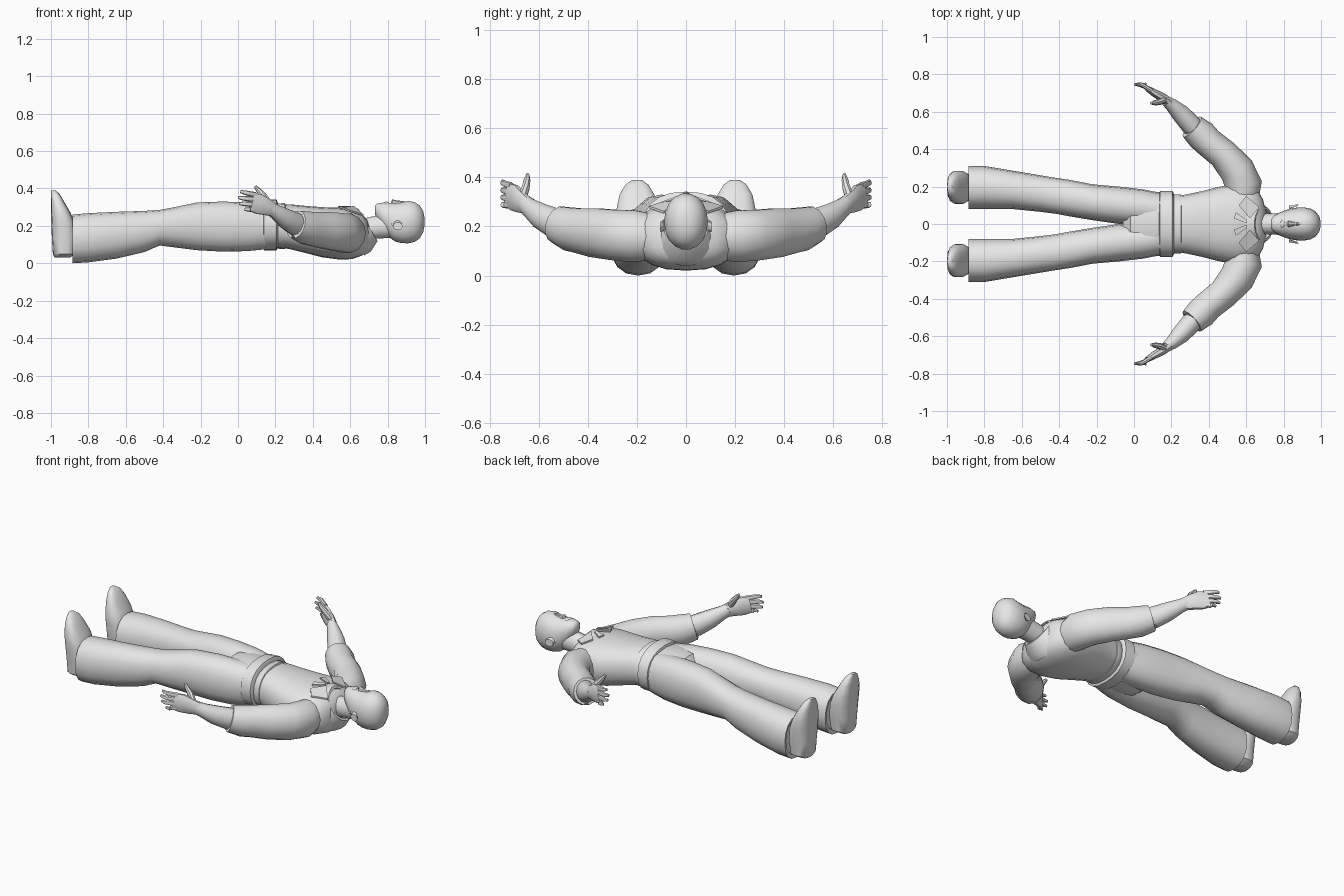
import bpy, bmesh, math
from mathutils import Vector as V

grey = bpy.data.materials.new("plain_grey")
grey.diffuse_color = (0.8, 0.8, 0.8, 1)


def finish(name, bm, mirror=False, angle=40):
    bmesh.ops.recalc_face_normals(bm, faces=bm.faces)
    me = bpy.data.meshes.new(name)
    bm.to_mesh(me)
    bm.free()
    me.materials.append(grey)
    ob = bpy.data.objects.new(name, me)
    bpy.context.collection.objects.link(ob)
    if mirror:
        m = ob.modifiers.new("mirror", 'MIRROR')
        m.use_axis = (False, True, False)
        m.use_mirror_merge = False
    bpy.ops.object.select_all(action='DESELECT')
    ob.select_set(True)
    bpy.context.view_layer.objects.active = ob
    bpy.ops.object.shade_smooth_by_angle(angle=math.radians(angle))
    return ob


def add_loft(bm, rings, n=16, power=2.0):
    """Skin a row of (centre, half axis u, half axis v) rings, closed at both ends."""
    def s(t):
        return math.copysign(abs(t) ** (2 / power), t)
    rows = []
    for c, u, v in rings:
        angles = [2 * math.pi * i / n for i in range(n)]
        rows.append([bm.verts.new(V(c) + V(u) * s(math.cos(a)) + V(v) * s(math.sin(a)))
                     for a in angles])
    for a, b in zip(rows, rows[1:]):
        for i in range(n):
            j = (i + 1) % n
            bm.faces.new((a[i], a[j], b[j], b[i]))
    bm.faces.new(rows[0])
    bm.faces.new(rows[-1])


def loft(name, rings, mirror=False, n=16, power=2.0, angle=40):
    bm = bmesh.new()
    add_loft(bm, rings, n, power)
    return finish(name, bm, mirror, angle)


def box_ring(x, y0, y1, z0, z1):
    """Ring across the body, given by its limits in y and z."""
    return ((x, (y0 + y1) / 2, (z0 + z1) / 2), (0, (y1 - y0) / 2, 0), (0, 0, (z1 - z0) / 2))


def body(name, rows, **kw):
    return loft(name, [box_ring(x, -r, r, a, b) for x, r, a, b in rows], **kw)


def limb_rings(rows):
    """Rings square to a path of (point, sideways radius, upward radius)."""
    pts = [V(r[0]) for r in rows]
    out = []
    for i, (p, ru, rv) in enumerate(rows):
        t = (pts[min(i + 1, len(pts) - 1)] - pts[max(i - 1, 0)]).normalized()
        u = t.cross(V((0, 0, 1))).normalized()
        out.append((p, u * ru, u.cross(t).normalized() * rv))
    return out


# Trousers: legs with a recessed hem, and the seat joining them
loft("trouser_leg", [box_ring(*r) for r in (
    (-0.86, 0.10, 0.29, 0.03, 0.24), (-0.88, 0.10, 0.29, 0.025, 0.24),
    (-0.885, 0.08, 0.31, 0.0, 0.26), (-0.80, 0.08, 0.31, 0.005, 0.268),
    (-0.65, 0.08, 0.285, 0.025, 0.275), (-0.50, 0.065, 0.26, 0.06, 0.28),
    (-0.42, 0.055, 0.247, 0.095, 0.285), (-0.34, 0.04, 0.235, 0.085, 0.30),
    (-0.22, 0.02, 0.212, 0.07, 0.325), (-0.08, 0.0, 0.20, 0.062, 0.33),
    (0.05, -0.01, 0.185, 0.065, 0.325), (0.15, -0.03, 0.165, 0.075, 0.315))],
    mirror=True, power=2.25)
body("trouser_seat", ((-0.06, 0.15, 0.11, 0.27), (-0.02, 0.175, 0.08, 0.315),
                      (0.06, 0.178, 0.068, 0.325), (0.16, 0.168, 0.075, 0.325)), power=2.4)

# Shoes: heel down, toes up, soles facing the foot end
loft("shoe", [(((x0 + x1) / 2, y, z), ((x1 - x0) / 2, 0, 0), (0, w, 0)) for z, x0, x1, y, w in (
    (0.03, -0.98, -0.90, 0.195, 0.045), (0.05, -0.99, -0.87, 0.195, 0.075),
    (0.13, -0.995, -0.86, 0.195, 0.082), (0.21, -0.998, -0.87, 0.195, 0.09),
    (0.27, -1.0, -0.895, 0.197, 0.088), (0.33, -1.0, -0.93, 0.20, 0.072),
    (0.37, -1.0, -0.953, 0.20, 0.048), (0.39, -0.999, -0.975, 0.20, 0.02))],
    mirror=True, n=14, power=2.6)

# Waistband and jacket
body("waistband", ((0.135, 0.165, 0.08, 0.325), (0.14, 0.176, 0.068, 0.338),
                   (0.205, 0.176, 0.068, 0.342), (0.215, 0.16, 0.085, 0.32)), n=20, power=2.3)
body("jacket_hem", ((0.20, 0.145, 0.09, 0.31), (0.215, 0.157, 0.078, 0.32),
                    (0.25, 0.157, 0.075, 0.322), (0.255, 0.148, 0.085, 0.312)), n=20, power=2.3)
body("jacket_torso", ((0.21, 0.147, 0.088, 0.312), (0.28, 0.158, 0.075, 0.315),
                      (0.36, 0.175, 0.055, 0.307), (0.45, 0.198, 0.032, 0.30),
                      (0.54, 0.215, 0.02, 0.297), (0.61, 0.212, 0.022, 0.287),
                      (0.66, 0.185, 0.04, 0.265), (0.69, 0.13, 0.06, 0.235),
                      (0.705, 0.07, 0.09, 0.20)), n=20, power=2.4)

# Sleeves, elbow folds and forearms
loft("sleeve", limb_rings((
    ((0.58, 0.13, 0.155), 0.085, 0.095), ((0.585, 0.21, 0.16), 0.10, 0.108),
    ((0.55, 0.29, 0.165), 0.094, 0.105), ((0.475, 0.375, 0.175), 0.082, 0.102),
    ((0.40, 0.435, 0.183), 0.08, 0.093), ((0.36, 0.475, 0.19), 0.083, 0.09),
    ((0.31, 0.52, 0.207), 0.072, 0.078), ((0.305, 0.525, 0.21), 0.055, 0.06),
    ((0.32, 0.51, 0.20), 0.05, 0.055))), mirror=True, n=14)
loft("forearm", limb_rings((
    ((0.36, 0.475, 0.19), 0.05, 0.06), ((0.30, 0.535, 0.213), 0.055, 0.063),
    ((0.25, 0.59, 0.242), 0.05, 0.054), ((0.20, 0.637, 0.276), 0.036, 0.04),
    ((0.17, 0.66, 0.295), 0.028, 0.038))), mirror=True, n=12)

# Hands: flat palm, four fingers and a raised thumb
bm = bmesh.new()
add_loft(bm, limb_rings((
    ((0.19, 0.648, 0.285), 0.026, 0.036), ((0.155, 0.675, 0.30), 0.024, 0.046),
    ((0.11, 0.70, 0.317), 0.021, 0.056), ((0.07, 0.725, 0.328), 0.015, 0.05))), 10, 2.4)
for k in range(4):
    z = 0.288 + 0.026 * k
    tip = (0.035, 0.006, 0.0, 0.012)[k]
    add_loft(bm, limb_rings((
        ((0.095, 0.712, z), 0.012, 0.014), ((0.06, 0.734, z + 0.002 * k), 0.012, 0.014),
        ((tip + 0.025, 0.746, z + 0.004 * k), 0.011, 0.012),
        ((tip, 0.746, z + 0.006 * k), 0.006, 0.008))), 8)
add_loft(bm, limb_rings((
    ((0.165, 0.665, 0.32), 0.018, 0.02), ((0.135, 0.652, 0.362), 0.017, 0.019),
    ((0.11, 0.648, 0.39), 0.014, 0.014), ((0.092, 0.645, 0.412), 0.007, 0.008))), 8)
finish("hand", bm, mirror=True)

# Slanted open collar
loft("collar", (
    ((0.63, 0, 0.165), (0, 0.15, 0), (-0.045, 0, 0.125)),
    ((0.66, 0, 0.178), (0, 0.125, 0), (-0.05, 0, 0.118)),
    ((0.695, 0, 0.205), (0, 0.093, 0), (-0.052, 0, 0.088)),
    ((0.695, 0, 0.205), (0, 0.08, 0), (-0.045, 0, 0.076)),
    ((0.66, 0, 0.19), (0, 0.075, 0), (-0.04, 0, 0.07))), n=18)

# Collar points and shoulder flaps as thin plates
def plate(name, pts, depth):
    bm = bmesh.new()
    f = bm.faces.new([bm.verts.new(p) for p in pts])
    r = bmesh.ops.extrude_face_region(bm, geom=[f])
    for v in r["geom"]:
        if isinstance(v, bmesh.types.BMVert):
            v.co.z -= depth
    finish(name, bm, mirror=True)

plate("collar_point", ((0.60, 0.005, 0.305), (0.535, 0.03, 0.307), (0.545, 0.062, 0.303),
                       (0.605, 0.02, 0.303)), 0.009)
plate("lapel", ((0.67, 0.09, 0.262), (0.62, 0.03, 0.306), (0.56, 0.10, 0.30),
                (0.60, 0.15, 0.283)), 0.009)

# Neck and head
loft("neck", (((0.62, 0, 0.165), (0, 0.06, 0), (-0.01, 0, 0.06)),
              ((0.72, 0, 0.19), (0, 0.056, 0), (-0.01, 0, 0.06)),
              ((0.84, 0, 0.205), (0, 0.06, 0), (0, 0, 0.07))), n=14)
body("head", ((0.732, 0.022, 0.262, 0.308), (0.745, 0.042, 0.235, 0.32),
              (0.775, 0.06, 0.185, 0.325), (0.805, 0.072, 0.14, 0.325),
              (0.84, 0.083, 0.115, 0.322), (0.875, 0.088, 0.106, 0.326),
              (0.91, 0.089, 0.105, 0.335), (0.945, 0.082, 0.113, 0.328),
              (0.972, 0.066, 0.132, 0.31), (0.99, 0.042, 0.165, 0.28),
              (0.997, 0.018, 0.20, 0.245)), n=18, power=2.1, angle=60)
loft("nose", (((0.818, 0, 0.318), (0, 0.012, 0), (0, 0, 0.008)),
              ((0.825, 0, 0.322), (0, 0.017, 0), (0, 0, 0.02)),
              ((0.85, 0, 0.32), (0, 0.011, 0), (0, 0, 0.016)),
              ((0.89, 0, 0.32), (0, 0.007, 0), (0, 0, 0.012))), n=8)
body("lips", ((0.782, 0.01, 0.315, 0.325), (0.79, 0.022, 0.31, 0.33),
              (0.798, 0.022, 0.31, 0.33), (0.806, 0.01, 0.315, 0.326)), n=10)
loft("ear", (((0.825, 0.082, 0.215), (0.008, 0, 0), (0, 0, 0.012)),
             ((0.852, 0.09, 0.205), (0.022, 0.006, 0), (0, 0, 0.024)),
             ((0.855, 0.102, 0.198), (0.026, 0.004, 0), (0, 0, 0.022))), mirror=True, n=10)
